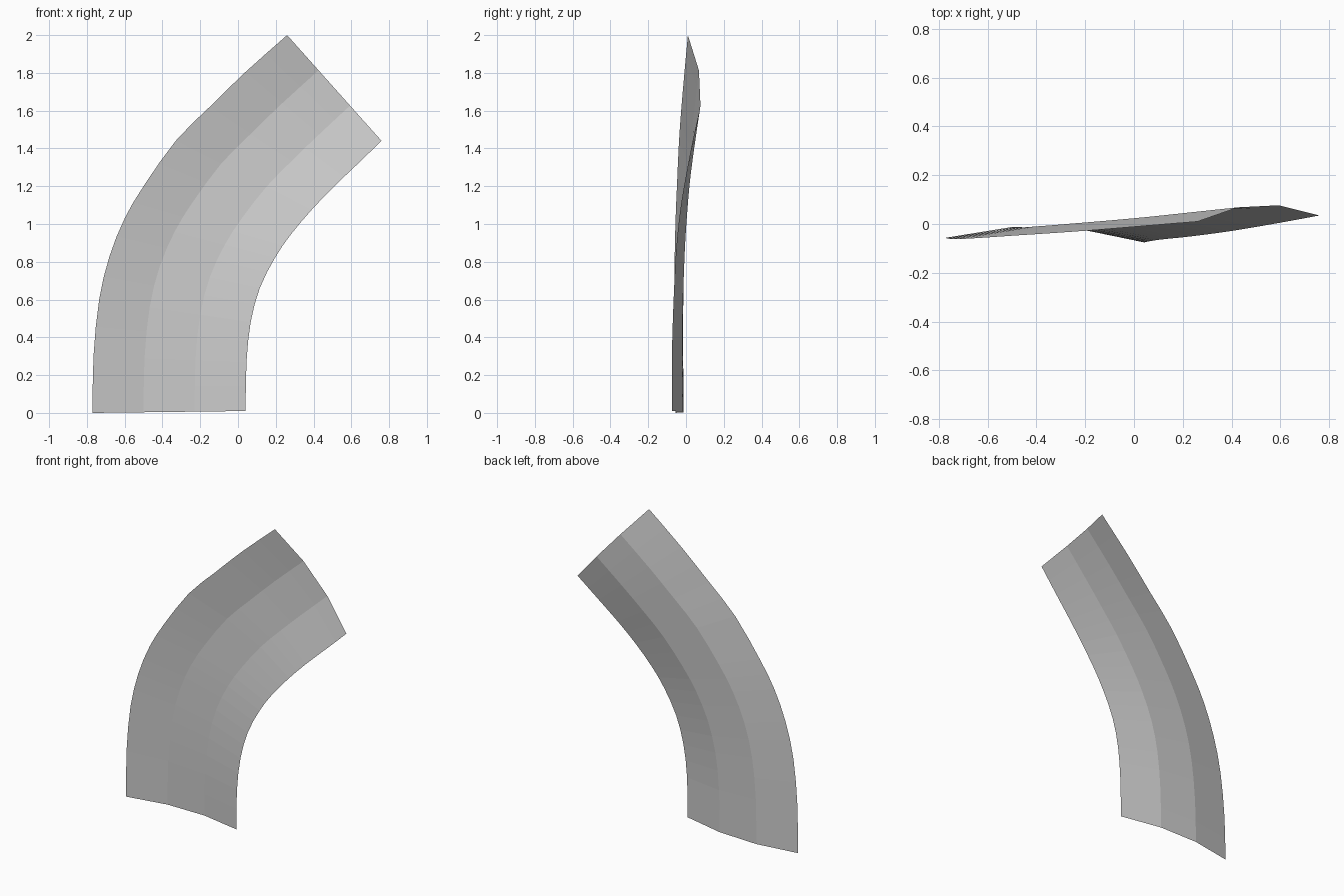
import bpy, bmesh
from mathutils import Vector

if "Cube" in bpy.data.objects:
    bpy.data.objects.remove(bpy.data.objects["Cube"])

# Stations along the bend: outer rail (x, y, z), inner rail (x, y, z)
STATIONS = [
    ((-.770, -.056, .00), (.040, -.075, .01)),
    ((-.765, -.060, .30), (.045, -.075, .27)),
    ((-.735, -.062, .60), (.067, -.070, .48)),
    ((-.680, -.060, .83), (.115, -.063, .66)),
    ((-.600, -.055, 1.03), (.195, -.055, .82)),
    ((-.500, -.048, 1.20), (.280, -.045, .945)),
    ((-.330, -.037, 1.44), (.390, -.030, 1.075)),
    ((-.150, -.024, 1.62), (.500, -.012, 1.19)),
    ((.040, -.008, 1.805), (.625, .010, 1.31)),
    ((.260, .010, 2.00), (.760, .035, 1.44)),
]
STRIPS = 3      # flat strips across the width
BULGE = .05     # the two middle rails sit further back
STEPS = 2       # rows per station


def smooth_path(points):
    """Catmull-Rom path through the points."""
    p = [Vector(q) for q in points]
    p = [2 * p[0] - p[1]] + p + [2 * p[-1] - p[-2]]
    path = []
    for i in range(1, len(p) - 2):
        a, b, c, d = p[i - 1:i + 3]
        for s in range(STEPS):
            t = s / STEPS
            path.append(.5 * (2 * b + (c - a) * t + (2 * a - 5 * b + 4 * c - d) * t * t
                              + (3 * b - a - 3 * c + d) * t ** 3))
    return path + [p[-2]]


# Curved sheet folded into three strips
outer = smooth_path([s[0] for s in STATIONS])
inner = smooth_path([s[1] for s in STATIONS])
bm = bmesh.new()
rows = []
for o, i in zip(outer, inner):
    row = []
    for k in range(STRIPS + 1):
        v = o.lerp(i, k / STRIPS)
        if 0 < k < STRIPS:
            v.y += BULGE
        row.append(bm.verts.new(v))
    rows.append(row)
for lo, hi in zip(rows, rows[1:]):
    for k in range(STRIPS):
        bm.faces.new((lo[k], lo[k + 1], hi[k + 1], hi[k]))

mesh = bpy.data.meshes.new("curved_panel")
bm.to_mesh(mesh)
bm.free()
panel = bpy.data.objects.new("curved_panel", mesh)
bpy.context.collection.objects.link(panel)

# Plain grey
grey = bpy.data.materials.new("light_grey")
grey.diffuse_color = (.6, .6, .6, 1)
grey.use_nodes = True
grey.node_tree.nodes["Principled BSDF"].inputs["Base Color"].default_value = grey.diffuse_color
mesh.materials.append(grey)
